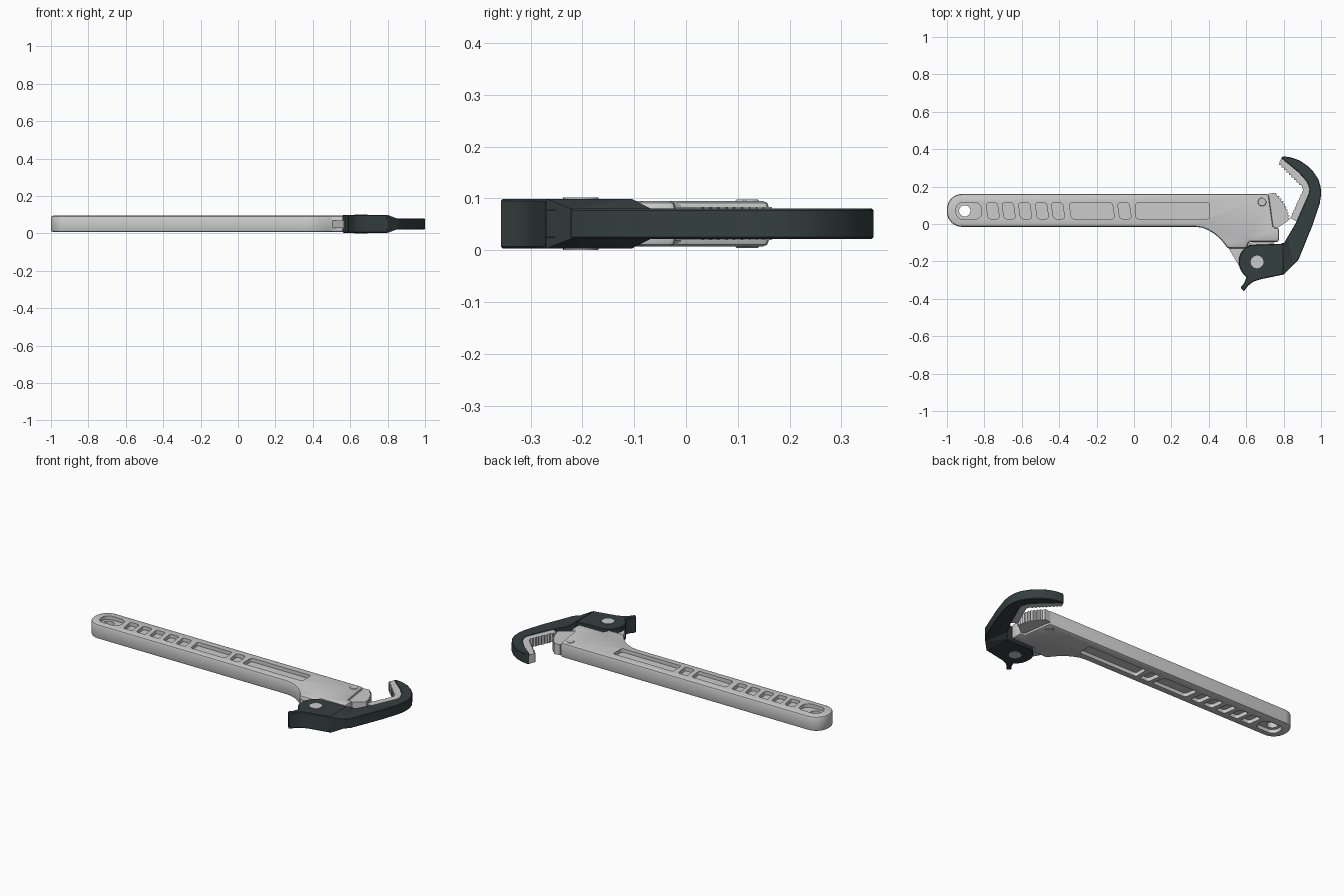
import bpy, bmesh, math
from mathutils import Vector

if "Cube" in bpy.data.objects:
    bpy.data.objects.remove(bpy.data.objects["Cube"])

dark = bpy.data.materials.new("dark_steel")
dark.diffuse_color = (0.035, 0.05, 0.05, 1)
dark.use_nodes = True
dark.node_tree.nodes["Principled BSDF"].inputs["Base Color"].default_value = dark.diffuse_color


def add_prism(bm, pts, z0, z1):
    lo = [bm.verts.new((x, y, z0)) for x, y in pts]
    hi = [bm.verts.new((x, y, z1)) for x, y in pts]
    bm.faces.new(lo)
    bm.faces.new(hi)
    n = len(pts)
    for i in range(n):
        j = (i + 1) % n
        bm.faces.new((lo[i], lo[j], hi[j], hi[i]))


def finish(bm, name, mat=None, bevel=0, segs=1):
    bmesh.ops.recalc_face_normals(bm, faces=bm.faces)
    me = bpy.data.meshes.new(name)
    bm.to_mesh(me)
    bm.free()
    ob = bpy.data.objects.new(name, me)
    bpy.context.collection.objects.link(ob)
    if mat:
        me.materials.append(mat)
    if bevel:
        m = ob.modifiers.new("bevel", "BEVEL")
        m.width, m.segments = bevel, segs
        m.limit_method, m.angle_limit = "ANGLE", math.radians(50)
    return ob


def prism(name, pts, z0, z1, mat=None, bevel=0, segs=1):
    bm = bmesh.new()
    add_prism(bm, pts, z0, z1)
    return finish(bm, name, mat, bevel, segs)


def arc(cx, cy, r, a0, a1, n):
    return [(cx + r * math.cos(math.radians(a0 + (a1 - a0) * i / n)),
             cy + r * math.sin(math.radians(a0 + (a1 - a0) * i / n))) for i in range(n + 1)]


def circle(cx, cy, r, n=32):
    return arc(cx, cy, r, 0, 360, n)[:-1]


def teeth(path, n, amp):
    """Zigzag along each segment of a path, offset to its left."""
    out = []
    for a, b in zip(path, path[1:]):
        a, b = Vector(a), Vector(b)
        d = b - a
        side = Vector((-d.y, d.x)).normalized() * amp
        for i in range(n):
            out += [tuple(a + d * (i / n)), tuple(a + d * ((i + 0.5) / n) + side)]
    return out + [path[-1]]


def rounded(x0, x1, y0, y1, r, slant=0.0, n=4):
    pts = (arc(x1 - r, y1 - r, r, 0, 90, n) + arc(x0 + r, y1 - r, r, 90, 180, n)
           + arc(x0 + r, y0 + r, r, 180, 270, n) + arc(x1 - r, y0 + r, r, 270, 360, n))
    mid = (y0 + y1) / 2
    return [(x - slant * (y - mid), y) for x, y in pts]


# Handle body with rounded tail and flared head
Z0, Z1 = 0.007, 0.095
outline = (arc(-0.92, 0.08, 0.08, 90, 180, 10) + arc(-0.92, 0.065, 0.08, 180, 270, 10)
           + [(0.33, -0.015), (0.365, -0.02), (0.4, -0.034), (0.435, -0.056),
              (0.465, -0.084), (0.485, -0.108), (0.50, -0.13), (0.60, -0.13),
              (0.615, -0.095), (0.775, -0.095), (0.775, -0.02), (0.745, -0.02), (0.72, 0.16)])
handle = prism("handle", outline, Z0, Z1, bevel=0.012, segs=2)

# Grip pockets on both faces plus the hanging hole
windows = [(-0.785, -0.725), (-0.70, -0.64), (-0.612, -0.552), (-0.522, -0.462),
           (-0.436, -0.376), (-0.34, -0.11), (-0.082, -0.02), (0.01, 0.405)]
bm = bmesh.new()
for zb, zt in ((Z1 - 0.022, 0.2), (-0.1, Z0 + 0.022)):
    for x0, x1 in windows:
        add_prism(bm, rounded(x0, x1, 0.028, 0.112, 0.012, 0.14 if x1 < 0 else 0), zb, zt)
    add_prism(bm, rounded(-0.952, -0.815, 0.024, 0.116, 0.04, n=8), zb, zt)
bmesh.ops.recalc_face_normals(bm, faces=bm.faces)
pockets = finish(bm, "pocket_cutter")
hole = prism("hole_cutter", circle(-0.905, 0.07, 0.03), -0.1, 0.2)
for c in (pockets, hole):
    c.hide_render = True
    c.hide_viewport = False
    m = handle.modifiers.new("cut", "BOOLEAN")
    m.operation, m.object, m.solver = "DIFFERENCE", c, "EXACT"
bpy.context.view_layer.objects.active = handle
handle.select_set(True)
for m in list(handle.modifiers):
    bpy.ops.object.modifier_apply(modifier=m.name)
for c in (pockets, hole):
    bpy.data.objects.remove(c)

# Tang running into the pivot
tang = prism("tang", [(0.50, -0.12), (0.58, -0.255), (0.66, -0.26), (0.76, -0.08)], 0.03, 0.07)

# Toothed fixed jaw and its rivet
face = [(0.827, 0.02), (0.817, 0.065), (0.797, 0.11), (0.765, 0.15)]
fixed_jaw = prism("fixed_jaw", teeth(face, 3, -0.009)
                  + [(0.758, 0.166), (0.72, 0.163), (0.70, 0.05), (0.74, -0.026), (0.758, -0.028)],
                  0.02, 0.083)
rivet = prism("jaw_rivet", circle(0.685, 0.118, 0.023), 0.004, 0.098, bevel=0.003)

# Pivot hub with thumb tail
hub = prism("pivot_hub", arc(0.658, -0.203, 0.098, 112, 235, 16)
            + [(0.588, -0.318), (0.569, -0.34), (0.588, -0.36), (0.61, -0.33), (0.635, -0.31),
               (0.67, -0.297), (0.80, -0.27), (0.80, -0.105)], 0.003, 0.099, dark, 0.004)
pin = prism("pivot_pin", circle(0.658, -0.203, 0.034), 0.0, 0.102)

# Taper between hub and arm
bm = bmesh.new()
for x, y, h in ((0.80, -0.27, 0.048), (0.80, -0.105, 0.048), (0.85, -0.222, 0.029), (0.822, -0.068, 0.029)):
    for s in (-1, 1):
        bm.verts.new((x, y, 0.051 + s * h))
bmesh.ops.convex_hull(bm, input=bm.verts)
taper = finish(bm, "arm_taper", dark)

# Hooked arm
arm = prism("hook_arm", [(0.79, -0.272), (0.803, -0.268), (0.88, -0.19), (0.957, 0.0), (0.993, 0.11),
                         (1.0, 0.155), (0.998, 0.2), (0.985, 0.24), (0.96, 0.278), (0.925, 0.313),
                         (0.885, 0.34), (0.84, 0.356), (0.797, 0.362), (0.788, 0.352),
                         (0.88, 0.276), (0.925, 0.226), (0.938, 0.19), (0.936, 0.165),
                         (0.87, 0.015), (0.803, -0.102), (0.79, -0.102)], 0.022, 0.08, dark, 0.003)

# Toothed lining of the hook
lining = prism("hook_lining", teeth([(0.777, 0.33), (0.895, 0.208)], 9, -0.01)
               + teeth([(0.905, 0.178), (0.838, 0.03)], 9, -0.005)
               + [(0.872, 0.012), (0.94, 0.165), (0.942, 0.192), (0.928, 0.23),
                  (0.883, 0.28), (0.79, 0.356)], 0.025, 0.077)

# Smooth the rounded parts only
bpy.ops.object.select_all(action="DESELECT")
for ob in (handle, rivet, hub, pin, arm):
    ob.select_set(True)
bpy.context.view_layer.objects.active = handle
bpy.ops.object.shade_smooth_by_angle(angle=math.radians(25))
